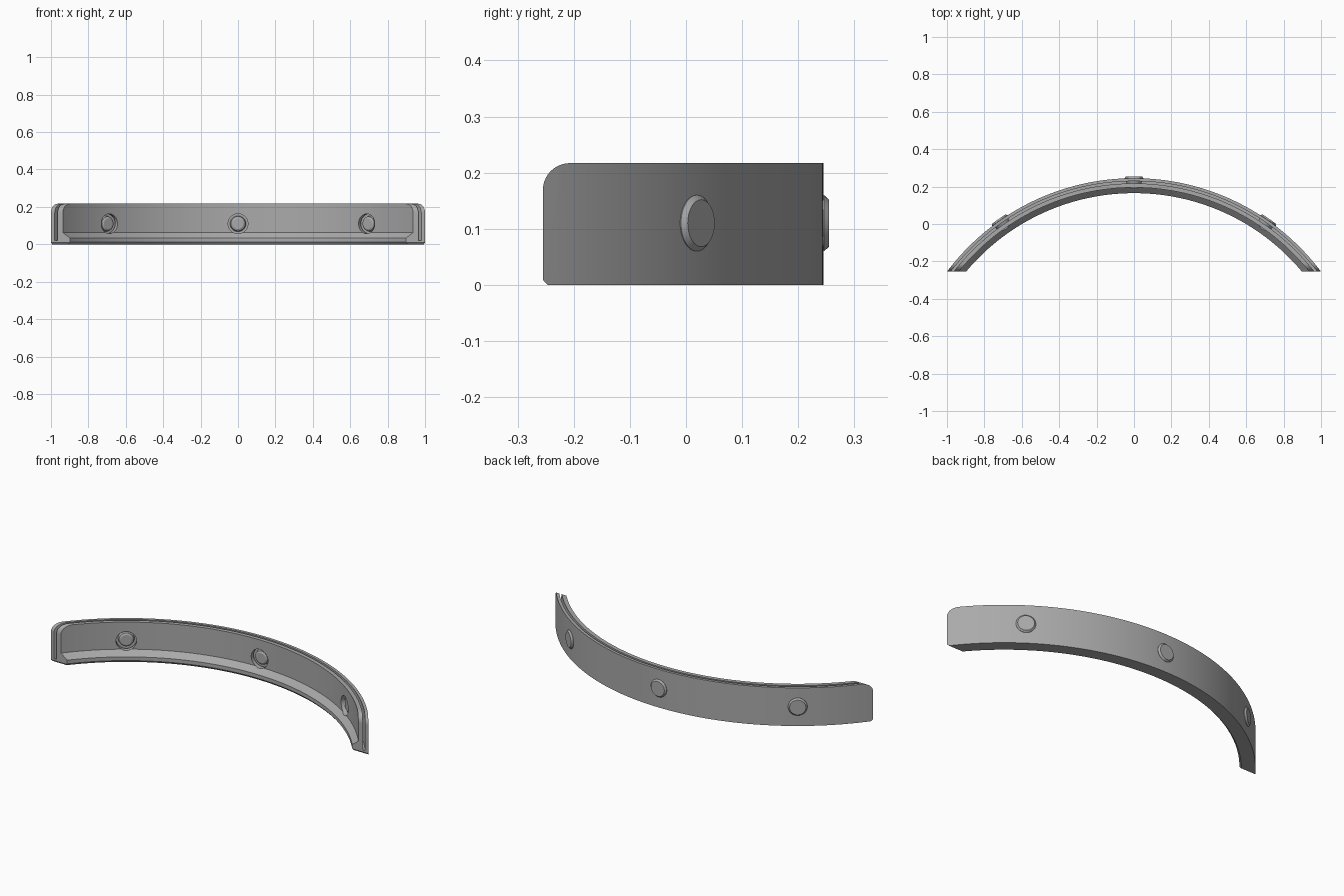
import bpy, bmesh, math
from mathutils import Matrix, Vector

if "Cube" in bpy.data.objects:
    bpy.data.objects.remove(bpy.data.objects["Cube"])

CY = -1.005          # y of the arc centre
END = -0.255         # y of the flat ends
TOP = 0.217
BOLT_Z = 0.11

grey = bpy.data.materials.new("mid grey")
grey.diffuse_color = (0.40, 0.40, 0.40, 1)
grey.use_nodes = True
grey.node_tree.nodes["Principled BSDF"].inputs["Base Color"].default_value = grey.diffuse_color


def make(name, bm):
    bmesh.ops.recalc_face_normals(bm, faces=bm.faces)
    me = bpy.data.meshes.new(name)
    bm.to_mesh(me)
    bm.free()
    ob = bpy.data.objects.new(name, me)
    ob.data.materials.append(grey)
    bpy.context.collection.objects.link(ob)
    return ob


def loft(name, rings):
    """Closed solid through equal-length rings of points."""
    bm = bmesh.new()
    vs = [[bm.verts.new(p) for p in r] for r in rings]
    n = len(vs[0])
    for a, b in zip(vs, vs[1:]):
        for i in range(n):
            bm.faces.new((a[i], a[(i + 1) % n], b[(i + 1) % n], b[i]))
    bm.faces.new(vs[0])
    bm.faces.new(vs[-1])
    return make(name, bm)


def lathe(name, angle, profile, n=32):
    """Round part on a radial axis; profile holds (distance from arc centre, radius)."""
    out = Vector((math.sin(angle), math.cos(angle), 0))
    side = Vector((out.y, -out.x, 0))
    mid = Vector((0, CY, BOLT_Z))
    rings = []
    for d, r in profile:
        rings.append([mid + out * d + side * (r * math.cos(t)) + Vector((0, 0, r * math.sin(t)))
                      for t in [2 * math.pi * i / n for i in range(n)]])
    return loft(name, rings)


def boolean(ob, cutter, op):
    m = ob.modifiers.new("cut", 'BOOLEAN')
    m.object, m.operation, m.solver = cutter, op, 'EXACT'
    bpy.context.view_layer.objects.active = ob
    bpy.ops.object.modifier_apply(modifier=m.name)
    bpy.data.objects.remove(cutter)


def smooth(ob):
    bpy.ops.object.select_all(action='DESELECT')
    ob.select_set(True)
    bpy.context.view_layer.objects.active = ob
    bpy.ops.object.shade_smooth_by_angle(angle=math.radians(25))


# curved band: outer wall, slot, inner wall and sloped bottom lip
section = [(1.25, 0), (1.18, 0), (1.17, 0.012), (1.17, 0.033), (1.20, 0.063),
           (1.20, TOP), (1.222, TOP), (1.222, 0.02), (1.234, 0.02),
           (1.234, TOP), (1.25, TOP)]
STEPS = 72
rings = []
for i in range(STEPS + 1):
    a = math.radians(-58 + 116 * i / STEPS)
    rings.append([(r * math.sin(a), CY + r * math.cos(a), z) for r, z in section])
band = loft("curved_band", rings)

# trim the ends flat, with rounded upper and clipped lower corners
R = 0.048
trim = [(0.5, -0.1), (END + 0.11, -0.1), (END + 0.11, -0.001), (END + 0.009, -0.001), (END, 0.009)]
trim += [(END + R - R * math.cos(t), TOP - R + R * math.sin(t))
         for t in [math.pi / 2 * i / 10 for i in range(11)]]
trim += [(END + 0.11, TOP + 0.0005), (END + 0.11, 0.4), (0.5, 0.4)]
boolean(band, loft("end_trim", [[(x, y, z) for y, z in trim] for x in (-1.5, 1.5)]), 'INTERSECT')

# rivets with clearance holes in the inner wall
for label, deg in (("left", -35), ("middle", 0), ("right", 35)):
    a = math.radians(deg)
    boolean(band, lathe("hole", a, [(1.15, 0.053), (1.228, 0.053)]), 'DIFFERENCE')
    rivet = lathe(label + "_rivet", a, [(1.210, 0.028), (1.215, 0.038), (1.236, 0.043),
                                        (1.2475, 0.050), (1.251, 0.050), (1.260, 0.042)])
    smooth(rivet)
smooth(band)
